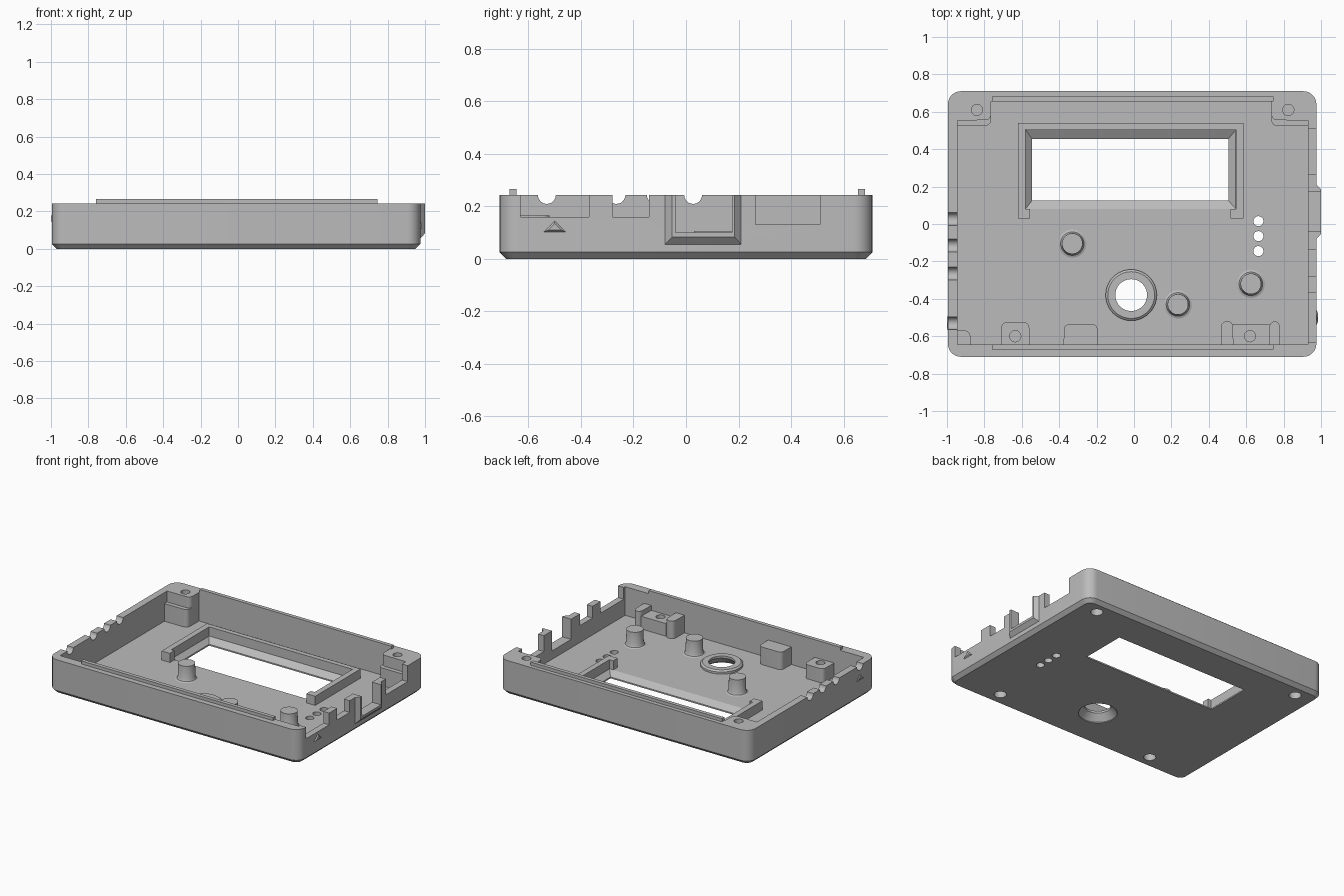
import bpy, bmesh, math

if "Cube" in bpy.data.objects:
    bpy.data.objects.remove(bpy.data.objects["Cube"])

grey = bpy.data.materials.new("case_grey")
grey.use_nodes = True
GREY = (0.5, 0.5, 0.5, 1)
grey.diffuse_color = GREY
grey.node_tree.nodes["Principled BSDF"].inputs["Base Color"].default_value = GREY

FLOOR, RIM = 0.04, 0.243


# --- helpers ---
def loft(name, rings):
    """Skin a list of equal-length point rings and cap both ends."""
    bm = bmesh.new()
    rows = [[bm.verts.new(p) for p in ring] for ring in rings]
    n = len(rows[0])
    for a, b in zip(rows, rows[1:]):
        for i in range(n):
            j = (i + 1) % n
            bm.faces.new((a[i], a[j], b[j], b[i]))
    bm.faces.new(rows[0])
    bm.faces.new(rows[-1])
    bmesh.ops.recalc_face_normals(bm, faces=bm.faces)
    mesh = bpy.data.meshes.new(name)
    bm.to_mesh(mesh)
    bm.free()
    mesh.materials.append(grey)
    ob = bpy.data.objects.new(name, mesh)
    bpy.context.collection.objects.link(ob)
    return ob


def rect(x0, x1, y0, y1, z):
    return [(x0, y0, z), (x1, y0, z), (x1, y1, z), (x0, y1, z)]


def side_rect(x, y0, y1, z0, z1):
    return [(x, y0, z0), (x, y1, z0), (x, y1, z1), (x, y0, z1)]


def box(name, x0, x1, y0, y1, z0, z1):
    return loft(name, [rect(x0, x1, y0, y1, z0), rect(x0, x1, y0, y1, z1)])


def turned(name, x, y, profile, n=40):
    """Round part from (radius, height) pairs."""
    return loft(name, [[(x + r * math.cos(i * math.tau / n),
                         y + r * math.sin(i * math.tau / n), z)
                        for i in range(n)] for r, z in profile])


def round_rect(x0, x1, y0, y1, radii, z, inset=0, n=8):
    """Rectangle with a radius per corner: back right, back left, front left, front right."""
    pts = []
    corners = ((x1, y1, -1, -1), (x0, y1, 1, -1), (x0, y0, 1, 1), (x1, y0, -1, 1))
    for k, (cx, cy, sx, sy) in enumerate(corners):
        r = radii[k]
        for i in range(n + 1):
            a = (k + i / n) * math.pi / 2
            rr = max(r - inset, 0.001)
            pts.append((cx + sx * r + rr * math.cos(a), cy + sy * r + rr * math.sin(a), z))
    return pts


def block(name, x0, x1, y0, y1, top, radii):
    return loft(name, [round_rect(x0, x1, y0, y1, radii, z) for z in (FLOOR, top)])


def cut(ob, *cutters):
    bpy.context.view_layer.objects.active = ob
    for c in cutters:
        m = ob.modifiers.new("cut", "BOOLEAN")
        m.operation, m.solver, m.object = "DIFFERENCE", "EXACT", c
        bpy.ops.object.modifier_apply(modifier=m.name)


# --- tray shell with chamfered bottom edge ---
R4 = (0.07,) * 4
shell = loft("case_shell", [round_rect(-0.995, 0.975, -0.71, 0.71, R4, z, i)
                            for i, z in ((0.025, 0), (0, 0.025), (0, RIM))])
cutters = [box("cavity_cutter", -0.945, 0.93, -0.645, 0.655, FLOOR, 0.4)]

# openings in the right wall
for y0, y1, z in ((-0.63, -0.37, 0.16), (-0.28, -0.14, 0.16), (0.265, 0.51, 0.13)):
    cutters.append(box("side_opening_cutter", 0.9, 1.1, y0, y1, z, 0.4))
socket = box("socket_cutter", 0.9, 1.1, -0.04, 0.175, 0.10, 0.4)
cutters.append(socket)

# round cable notches in the left wall
for y in (0.027, -0.115, -0.265, -0.53):
    cutters.append(loft("notch_cutter", [
        [(x, y + 0.034 * math.cos(i * math.tau / 24), RIM + 0.034 * math.sin(i * math.tau / 24))
         for i in range(24)] for x in (-1.1, -0.9)]))

# display window, knob hole and indicator holes in the floor
cutters.append(loft("window_cutter", [rect(-0.545, 0.505, 0.125, 0.455, -0.01),
                                      rect(-0.545, 0.505, 0.125, 0.455, 0.01),
                                      rect(-0.58, 0.545, 0.08, 0.505, FLOOR + 0.001)]))
knob = turned("knob_cutter", -0.015, -0.38, [(0.125, -0.01), (0.125, 0.005), (0.085, 0.05), (0.085, 0.1)])
cutters.append(knob)
for y in (0.015, -0.065, -0.145):
    cutters.append(turned("indicator_cutter", 0.665, y, [(0.027, -0.1), (0.027, 0.1)], 24))

# screw holes, wide from below and narrow from above
screws = []
for x, y, top in ((-0.84, 0.61, RIM), (0.825, 0.61, RIM), (-0.635, -0.6, 0.14), (0.62, -0.6, 0.13)):
    screws.append(turned("screw_cutter", x, y, [(0.04, -0.1), (0.04, 0.07)], 24))
    screws.append(turned("pilot_cutter", x, y, [(0.03, top - 0.04), (0.03, top + 0.1)], 24))
cut(shell, *cutters, *screws[::2])

# --- screw posts in the back corners ---
for name, x0, x1, radii, s in (("left", 0.735, 0.93, (0, 0, 0.03, 0), 2),
                               ("right", -0.945, -0.765, (0, 0, 0, 0.03), 0)):
    low = block(name + "_corner_step", x0, x1, 0.525, 0.655, 0.165, radii)
    post = block(name + "_corner_post", x0, x1, 0.555, 0.655, RIM, radii)
    cut(low, screws[s])
    cut(post, *screws[s:s + 2])

# --- blocks along the front wall ---
SOFT = (0.03, 0.03, 0, 0)
mount = block("right_front_mount", -0.71, -0.56, -0.645, -0.525, 0.14, SOFT)
cut(mount, *screws[4:6])
mount = block("left_front_mount", 0.53, 0.725, -0.645, -0.535, 0.13, (0,) * 4)
cut(mount, *screws[6:8])
block("mount_cheek_inner", 0.465, 0.53, -0.645, -0.52, 0.165, SOFT)
block("mount_cheek_outer", 0.725, 0.78, -0.645, -0.52, 0.165, SOFT)
block("support_block", -0.375, -0.195, -0.645, -0.535, 0.165, SOFT)
block("corner_rest", -0.945, -0.875, -0.645, -0.57, 0.14, (0.03, 0, 0, 0))

# --- alignment lips on the rim ---
box("front_lip", -0.76, 0.745, -0.672, -0.645, RIM - 0.005, 0.265)
box("back_lip", -0.76, 0.745, 0.655, 0.682, RIM - 0.005, 0.265)

# --- three-sided display frame with short returns ---
outline = [(-0.62, 0.03), (-0.555, 0.03), (-0.555, 0.08), (-0.58, 0.08), (-0.58, 0.505), (0.545, 0.505),
           (0.545, 0.08), (0.515, 0.08), (0.515, 0.03), (0.585, 0.03), (0.585, 0.54), (-0.62, 0.54)]
loft("display_frame", [[(x, y, z) for x, y in outline] for z in (FLOOR, 0.105)])

# --- knob collar and support pegs ---
collar = turned("knob_collar", -0.015, -0.38, [(0.137, FLOOR), (0.137, 0.055), (0.125, 0.065)])
cut(collar, knob)
for i, (x, y) in enumerate(((-0.33, -0.105), (0.235, -0.43), (0.625, -0.32))):
    turned("peg_%d" % (i + 1), x, y, [(0.075, FLOOR), (0.063, 0.045), (0.057, 0.058), (0.055, 0.15)])

# --- raised bezel around the socket opening ---
bezel = loft("socket_bezel", [side_rect(0.97, -0.08, 0.21, 0.055, RIM),
                              side_rect(0.975, -0.08, 0.21, 0.055, RIM),
                              side_rect(1.0, -0.053, 0.185, 0.083, RIM)])
cut(bezel, socket)


# --- triangular marks on both sides ---
def mark(name, x0, x1, y, z):
    loft(name, [[(x, y - w, z + d), (x, y + w, z + d), (x, y, z + h)]
                for x, w, d, h in ((x0, 0.044, 0, 0.044), (x1, 0.024, 0.008, 0.032))])


mark("left_mark", 0.974, 0.983, -0.5, 0.102)
mark("right_mark", -0.994, -1.0, -0.53, 0.14)

# --- remove cutters, then shade ---
for ob in list(bpy.context.collection.objects):
    if "_cutter" in ob.name:
        bpy.data.objects.remove(ob)
bpy.ops.object.select_all(action="DESELECT")
for ob in bpy.context.collection.objects:
    if ob.type == "MESH":
        ob.select_set(True)
        bpy.context.view_layer.objects.active = ob
bpy.ops.object.shade_smooth_by_angle(angle=math.radians(30))
